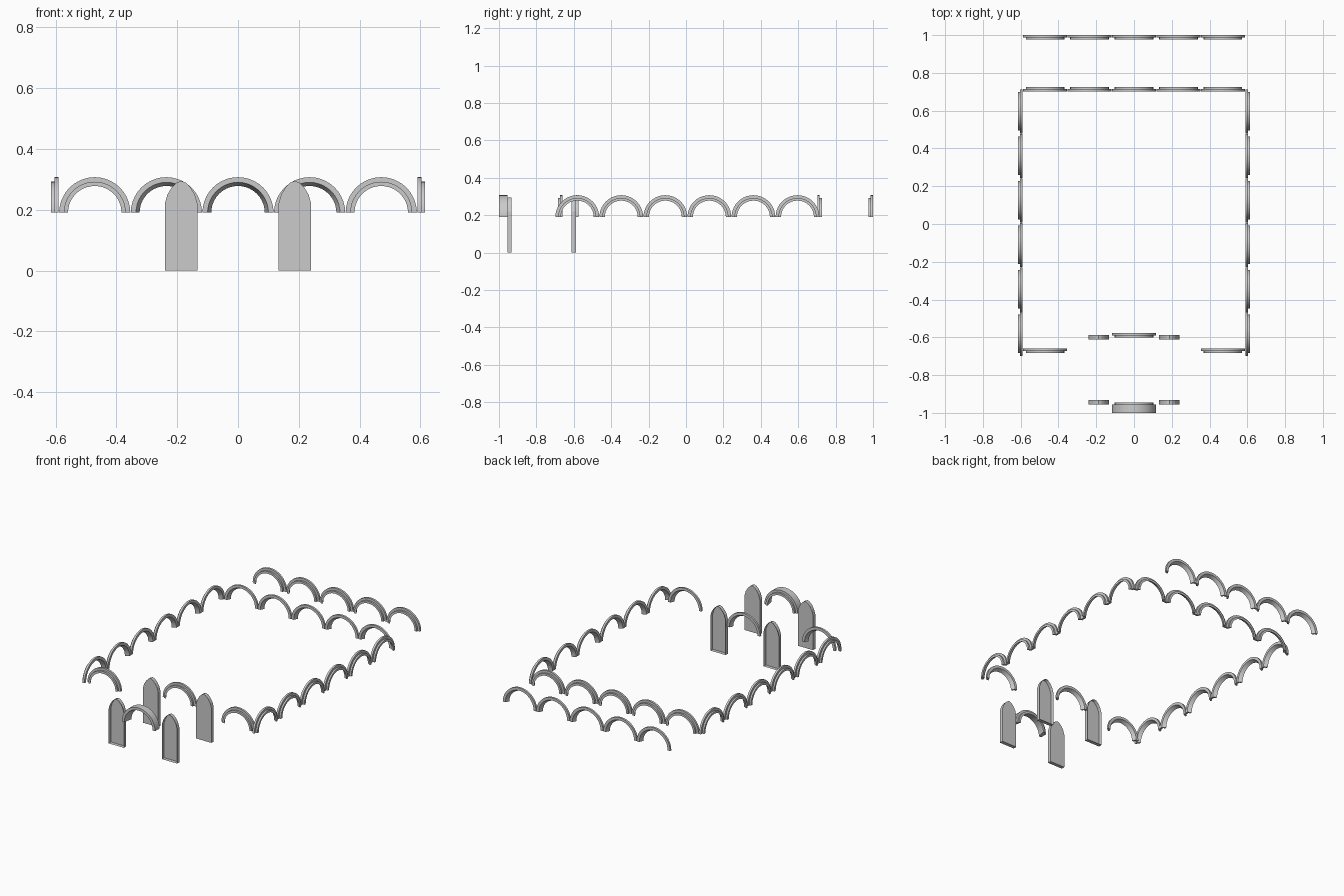
import bpy, bmesh
from math import pi, sin, cos, radians
from mathutils import Matrix

if "Cube" in bpy.data.objects:
    bpy.data.objects.remove(bpy.data.objects["Cube"])

STEP = 0.2355      # spacing between arch centres
SPRING = 0.19      # height where the arches start
SEGS = 20


def finish(name, bm, matrix):
    me = bpy.data.meshes.new(name)
    bm.transform(matrix)
    bm.to_mesh(me)
    bm.free()
    ob = bpy.data.objects.new(name, me)
    bpy.context.collection.objects.link(ob)
    return ob


def arch(name, x, y, turn=0, wide=0.013):
    """Half-round arch: wide flat ring, splayed soffit, narrower raised ring towards local +y."""
    deep = wide + 0.011
    profile = [(0.117, 0), (0.117, wide), (0.102, wide),
               (0.102, deep), (0.088, deep), (0.100, 0)]
    bm = bmesh.new()
    rings = []
    for i in range(SEGS + 1):
        a = pi * i / SEGS
        rings.append([bm.verts.new((r * cos(a), d, r * sin(a))) for r, d in profile])
    n = len(profile)
    for r0, r1 in zip(rings, rings[1:]):
        for j in range(n):
            k = (j + 1) % n
            bm.faces.new((r0[j], r0[k], r1[k], r1[j]))
    bm.faces.new(rings[0])
    bm.faces.new(rings[-1])
    bmesh.ops.recalc_face_normals(bm, faces=bm.faces[:])
    ob = finish(name, bm, Matrix.Translation((x, y, SPRING)) @ Matrix.Rotation(radians(turn), 4, 'Z'))
    bpy.context.view_layer.objects.active = ob
    ob.select_set(True)
    bpy.ops.object.shade_smooth_by_angle(angle=radians(30))
    ob.select_set(False)


def panel(name, x, y_cap, y_open):
    """Pointed niche panel: one capped face and thin side walls, open on the other side."""
    half = [(0.0535, 0), (0.0535, 0.221), (0.045, 0.25), (0.031, 0.273), (0.015, 0.289)]
    outline = half + [(0, 0.295)] + [(-px, pz) for px, pz in reversed(half)]
    bm = bmesh.new()
    cap = [bm.verts.new((px, y_cap, pz)) for px, pz in outline]
    rim = [bm.verts.new((px, y_open, pz)) for px, pz in outline]
    bm.faces.new(cap)
    for i in range(len(cap)):
        k = (i + 1) % len(cap)
        bm.faces.new((cap[i], cap[k], rim[k], rim[i]))
    bmesh.ops.recalc_face_normals(bm, faces=bm.faces[:])
    finish(name, bm, Matrix.Translation((x, 0, 0)))


# Back wall and far gallery rows
for i in range(-2, 3):
    arch("back_arch", i * STEP, 0.702)
    arch("gallery_arch", i * STEP, 1.0, 180)

# Side rows
for i in range(6):
    y = 0.596 - i * STEP
    arch("left_arch", -0.591, y, 90)
    arch("right_arch", 0.591, y, -90)

# Front corner arches
for s in (-1, 1):
    arch("front_arch", s * 2 * STEP, -0.660, 180)

# Porch arches, the front one deeper
arch("porch_front_arch", 0, -1.0, 0, wide=0.045)
arch("porch_rear_arch", 0, -0.576, 180)

# Porch niche panels, open away from the porch interior
for s in (-1, 1):
    panel("porch_front_panel", s * 0.187, -0.932, -0.955)
    panel("porch_rear_panel", s * 0.187, -0.611, -0.588)
